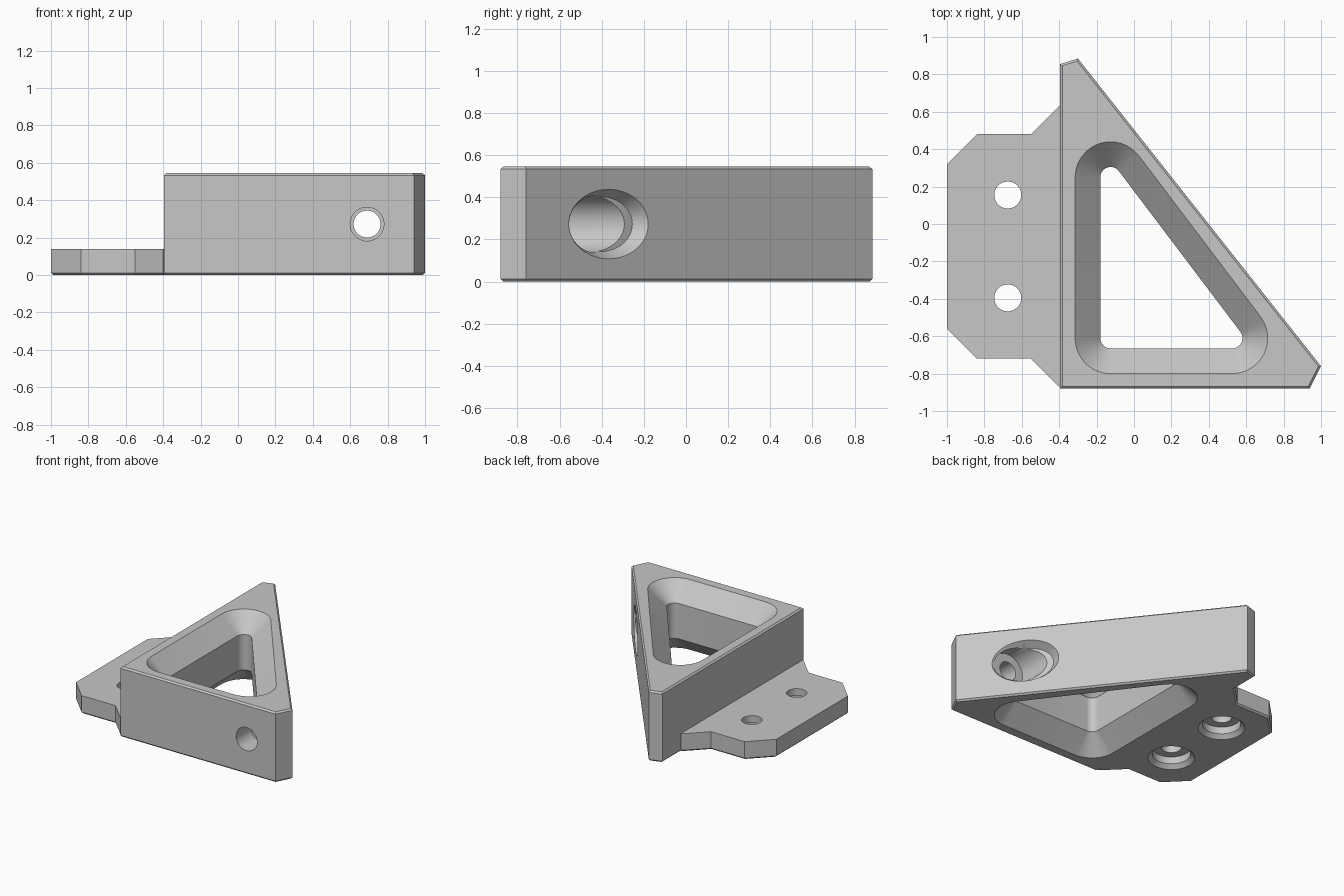
import bpy, bmesh, math
from mathutils import Vector

if "Cube" in bpy.data.objects:
    bpy.data.objects.remove(bpy.data.objects["Cube"])

H = 0.545          # body height
MID = H / 2
SEG = 48

grey = bpy.data.materials.new("light_grey")
grey.diffuse_color = (0.57, 0.57, 0.57, 1)
grey.use_nodes = True
grey.node_tree.nodes["Principled BSDF"].inputs["Base Color"].default_value = grey.diffuse_color


def loft(name, rings):
    """Closed solid through rings that have equal point counts."""
    bm = bmesh.new()
    loops = [[bm.verts.new(p) for p in ring] for ring in rings]
    for a, b in zip(loops, loops[1:]):
        for i in range(len(a)):
            j = (i + 1) % len(a)
            bm.faces.new((a[i], a[j], b[j], b[i]))
    bm.faces.new(loops[0])
    bm.faces.new(loops[-1])
    bmesh.ops.recalc_face_normals(bm, faces=bm.faces)
    me = bpy.data.meshes.new(name)
    bm.to_mesh(me)
    bm.free()
    me.materials.append(grey)
    ob = bpy.data.objects.new(name, me)
    bpy.context.collection.objects.link(ob)
    return ob


def inset(points, d):
    """Offset a counter-clockwise outline inward by d."""
    out = []
    for i, p in enumerate(points):
        p = Vector(p)
        e1 = (p - Vector(points[i - 1])).normalized()
        e2 = (Vector(points[(i + 1) % len(points)]) - p).normalized()
        n1, n2 = Vector((-e1.y, e1.x)), Vector((-e2.y, e2.x))
        out.append(p + (n1 + n2) * d / (1 + n1.dot(n2)))
    return out


def prism(name, outline, levels):
    return loft(name, [[(p.x, p.y, z) for p in inset(outline, d)] for z, d in levels])


def oval(centre, u, v, ru, rv):
    """Ring of points around a centre, spanned by the directions u and v."""
    c, u, v = Vector(centre), Vector(u), Vector(v)
    angles = [2 * math.pi * i / SEG for i in range(SEG)]
    return [c + u * ru * math.cos(a) + v * rv * math.sin(a) for a in angles]


def boolean(target, other, operation):
    m = target.modifiers.new(operation, 'BOOLEAN')
    m.operation, m.solver, m.object = operation, 'EXACT', other
    bpy.context.view_layer.objects.active = target
    bpy.ops.object.modifier_apply(modifier=m.name)
    bpy.data.objects.remove(other)


# Triangular body with small chamfers along the top and bottom
C = 0.012
bracket = prism("bracket",
                [(-0.395, -0.88), (0.94, -0.88), (1.0, -0.76), (-0.30, 0.885), (-0.395, 0.855)],
                [(0, C), (C, 0), (H - C, 0), (H, C)])

# Mounting flange on the left, chamfered underneath
flange = prism("flange",
               [(-1, -0.56), (-0.84, -0.72), (-0.55, -0.72), (-0.40, -0.87), (-0.33, -0.80),
                (-0.33, 0.63), (-0.40, 0.63), (-0.55, 0.48), (-0.84, 0.48), (-1, 0.32)],
               [(0, C), (C, 0), (0.14, 0)])
boolean(bracket, flange, 'UNION')

# Triangular window with rounded corners, flared at both faces
slope = math.degrees(math.atan2(0.65, 0.86))
corners = [((-0.125, -0.61), 180, 270), ((0.525, -0.61), -90, slope), ((-0.125, 0.25), slope, 180)]


def window_ring(z, r):
    ring = []
    for (x, y), a0, a1 in corners:
        for i in range(13):
            a = math.radians(a0 + (a1 - a0) * i / 12)
            ring.append((x + r * math.cos(a), y + r * math.sin(a), z))
    return ring


window = loft("window_cutter", [window_ring(z, r) for z, r in
                                ((-0.01, 0.2), (0.135, 0.055), (H - 0.135, 0.055), (H + 0.01, 0.2))])
boolean(bracket, window, 'DIFFERENCE')

# Flange holes, counterbored and chamfered from below
for y in (-0.395, 0.155):
    hole = loft("flange_hole_cutter",
                [oval((-0.675, y, z), (1, 0, 0), (0, 1, 0), r, r) for z, r in
                 ((-0.01, 0.175), (0.03, 0.135), (0.085, 0.135), (0.085, 0.072), (0.2, 0.072))])
    boolean(bracket, hole, 'DIFFERENCE')

# Stepped screw hole running from the front to the sloping side
hole = loft("screw_hole_cutter",
            [oval((0.69, y, MID), (1, 0, 0), (0, 0, 1), r, r) for y, r in
             ((-0.95, 0.09), (-0.70, 0.09), (-0.70, 0.072), (-0.56, 0.072), (-0.56, 0.135), (0, 0.135))])
boolean(bracket, hole, 'DIFFERENCE')

# Flared mouth of the screw hole on the sloping side
out = Vector((0.786, 0.619, 0))
along = Vector((-0.619, 0.786, 0))
mouth = Vector((0.69, -0.367, MID))
flare = loft("flare_cutter",
             [oval(mouth + out * d, along, (0, 0, 1), a, b) for d, a, b in
              ((-0.06, 0.19, 0.13), (0.02, 0.257, 0.177))])
boolean(bracket, flare, 'DIFFERENCE')

# Smooth curved walls, crisp edges
bpy.ops.object.select_all(action='DESELECT')
bracket.select_set(True)
bpy.context.view_layer.objects.active = bracket
bpy.ops.object.shade_smooth_by_angle(angle=math.radians(25))
